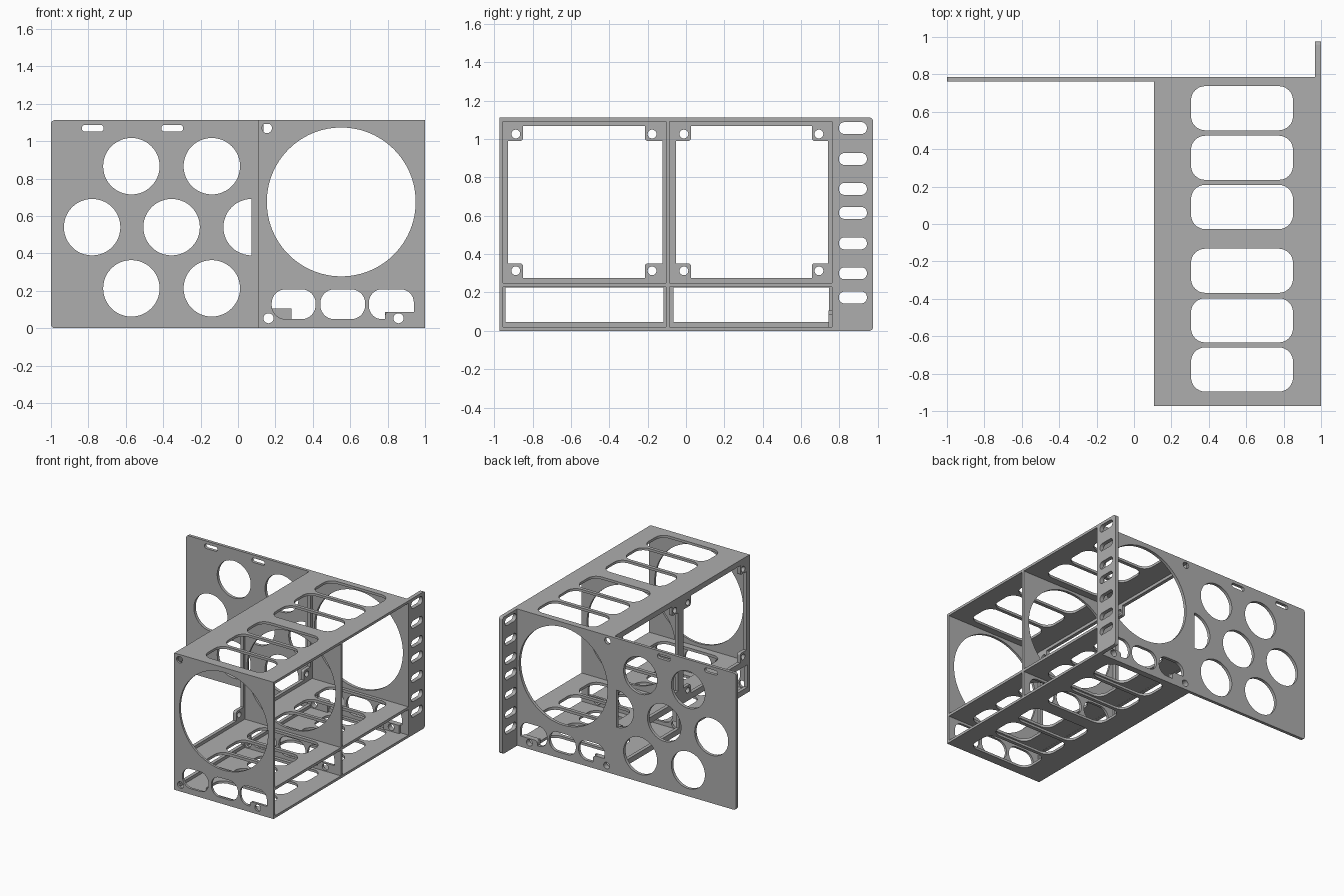
import bpy, bmesh, math
from mathutils import Vector

cube = bpy.data.objects.get("Cube")
if cube:
    bpy.data.objects.remove(cube, do_unlink=True)

grey = bpy.data.materials.new("matte grey")
grey.use_nodes = True
colour = (0.42, 0.42, 0.42, 1)
grey.diffuse_color = colour
grey.node_tree.nodes["Principled BSDF"].inputs["Base Color"].default_value = colour


def rounded(corners, radius=0.0, steps=8):
    """Closed right-angled outline; a corner may carry its own radius."""
    pts = []
    for i, c in enumerate(corners):
        p = Vector(c[:2])
        r = c[2] if len(c) > 2 else radius
        if r == 0:
            pts.append(p)
            continue
        u = (Vector(corners[i - 1][:2]) - p).normalized()
        v = (Vector(corners[(i + 1) % len(corners)][:2]) - p).normalized()
        for k in range(steps + 1):
            t = k / steps * math.pi / 2
            pts.append(p + r * (u + v - v * math.cos(t) - u * math.sin(t)))
    return pts


def rect(a0, a1, b0, b1, radius=0.0):
    return rounded([(a0, b0), (a1, b0), (a1, b1), (a0, b1)], radius)


def circle(a, b, r, n=32, start=0.0, sweep=2 * math.pi):
    closed = sweep > 6
    return [Vector((a + r * math.cos(start + sweep * k / n), b + r * math.sin(start + sweep * k / n)))
            for k in range(n if closed else n + 1)]


def plate(name, axis, lo, hi, outline, holes=()):
    """Sheet with cut-outs, extruded along an axis from lo to hi."""
    curve = bpy.data.curves.new(name, 'CURVE')
    curve.dimensions = '2D'
    curve.fill_mode = 'BOTH'
    curve.extrude = (hi - lo) / 2
    for loop in [outline, *holes]:
        s = curve.splines.new('POLY')
        s.points.add(len(loop) - 1)
        for point, p in zip(s.points, loop):
            point.co = (p.x, p.y, 0, 1)
        s.use_cyclic_u = True
    temp = bpy.data.objects.new(name + "_curve", curve)
    bpy.context.collection.objects.link(temp)
    bpy.context.view_layer.update()
    graph = bpy.context.evaluated_depsgraph_get()
    mesh = bpy.data.meshes.new_from_object(temp.evaluated_get(graph))
    bpy.data.objects.remove(temp, do_unlink=True)
    bpy.data.curves.remove(curve)
    bm = bmesh.new()
    bm.from_mesh(mesh)
    for v in bm.verts:
        a, b, c = v.co
        c += (lo + hi) / 2
        v.co = {'x': (c, a, b), 'y': (a, c, b), 'z': (a, b, c)}[axis]
    bmesh.ops.remove_doubles(bm, verts=bm.verts, dist=0.0002)
    bmesh.ops.recalc_face_normals(bm, faces=bm.faces)
    bm.to_mesh(mesh)
    bm.free()
    mesh.materials.clear()
    mesh.materials.append(grey)
    obj = bpy.data.objects.new(name, mesh)
    bpy.context.collection.objects.link(obj)
    bpy.ops.object.select_all(action='DESELECT')
    obj.select_set(True)
    bpy.context.view_layer.objects.active = obj
    bpy.ops.object.shade_smooth_by_angle(angle=math.radians(30))
    return obj


LEFT, RIGHT, TOP = 0.107, 1.0, 1.112
FRONT, BACK = -0.972, 0.787
SCREW = 0.027

# Cut-outs shared by the upright plates
fan_hole = circle(0.552, 0.675, 0.398, 96)
screws = [circle(a, b, SCREW, 20) for a, b in [(0.155, 1.07), (0.163, 0.053), (0.858, 0.053)]]
oval_a = rect(0.18, 0.415, 0.048, 0.208, 0.075)
oval_a_notched = rounded([(0.285, 0.048, 0), (0.415, 0.048), (0.415, 0.208), (0.18, 0.208),
                          (0.18, 0.105, 0), (0.285, 0.105, 0.025)], 0.07)
oval_b = rect(0.44, 0.68, 0.048, 0.208, 0.075)
oval_c = rounded([(0.70, 0.048, 0.07), (0.787, 0.048, 0), (0.787, 0.087, 0.02),
                  (0.94, 0.087, 0), (0.94, 0.208), (0.70, 0.208)], 0.07)
upright_holes = [fan_hole, oval_b, oval_c] + screws

# Front and middle plates
for name, lo, hi in [("front_plate", FRONT, -0.953), ("middle_plate", -0.105, -0.085)]:
    plate(name, 'y', lo, hi, rect(LEFT, RIGHT, 0, TOP), upright_holes + [oval_a])

# Wide rear plate with round vents, a half vent and two slots
vents = [circle(a, b, 0.151, 48) for a, b in
         [(-0.57, 0.866), (-0.14, 0.866), (-0.78, 0.54), (-0.355, 0.54), (-0.57, 0.213), (-0.14, 0.213)]]
vents.append(circle(0.073, 0.54, 0.151, 24, math.pi / 2, math.pi))
vents += [rect(a, a + 0.117, 1.051, 1.087, 0.017) for a in (-0.835, -0.41)]
plate("rear_plate", 'y', 0.762, BACK,
      rounded([(-1, 0, 0.02), (RIGHT, 0), (RIGHT, TOP), (-1, TOP, 0.02)]),
      upright_holes + [oval_a_notched] + vents)

# Thickened screw pads inside the rear plate
for name, a0, a1, b1, a in [("rear_pad_inner", LEFT, 0.285, 0.105, 0.163),
                            ("rear_pad_outer", 0.787, 0.93, 0.087, 0.858)]:
    plate(name, 'y', 0.743, 0.763, rect(a0, a1, 0.005, b1), [circle(a, 0.053, SCREW, 20)])

# Slotted floor, shelf and roof
slots = [rect(0.305, 0.85, b, b + 0.236, 0.075)
         for start in (-0.896, -0.027) for b in (start, start + 0.263, start + 0.528)]
for name, lo, hi in [("floor", 0, 0.02), ("shelf", 0.228, 0.25), ("roof", 1.092, TOP)]:
    plate(name, 'z', lo, hi, rect(LEFT, RIGHT, FRONT + 0.002, BACK - 0.002), slots)

# Frames on the inner side of each bay, with screw tabs in the upper corners
for bay, y0, y1 in [("front", -0.96, -0.095), ("rear", -0.095, 0.77)]:
    a0, a1 = (-0.927, -0.122) if bay == "front" else (-0.053, 0.74)
    t0, t1 = (-0.85, -0.214) if bay == "front" else (0.026, 0.656)
    b0, b1, s0, s1 = 0.276, 1.068, 0.352, 0.99
    opening = rounded([(t0, b0, 0), (t1, b0, 0), (t1, s0), (a1, s0, 0), (a1, s1, 0), (t1, s1),
                       (t1, b1, 0), (t0, b1, 0), (t0, s1), (a0, s1, 0), (a0, s0, 0), (t0, s0)], 0.015)
    tabs = [circle(a, b, 0.023, 20) for a in (t0 - 0.037, t1 + 0.037) for b in (0.313, 1.026)]
    plate(bay + "_upper_frame", 'x', LEFT, 0.135, rect(y0, y1, 0.24, 1.1), [opening] + tabs)
    plate(bay + "_lower_frame", 'x', LEFT, 0.135, rect(y0, y1, 0.01, 0.24),
          [rect(a0 - 0.013, a1 + 0.005, 0.045, 0.227)])

# Mounting flange with slotted holes
flange_slots = [rect(0.797, 0.943, b - 0.031, b + 0.031, 0.029)
                for b in (1.057, 0.896, 0.74, 0.615, 0.456, 0.30, 0.174)]
plate("mounting_flange", 'x', 0.968, RIGHT,
      rounded([(0.764, 0), (0.975, 0, 0.02), (0.975, TOP, 0.02), (0.764, TOP)]), flange_slots)
